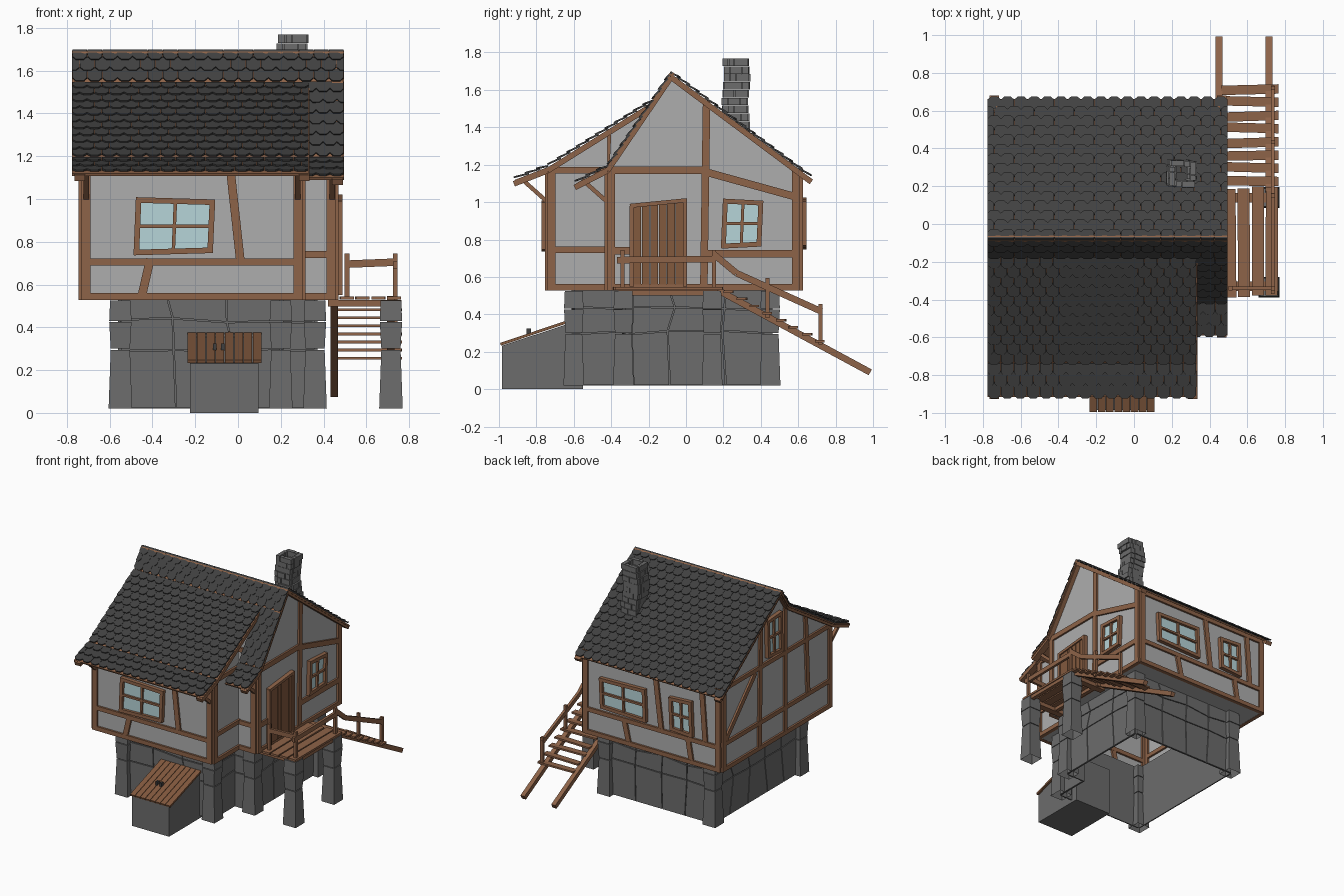
import bpy, bmesh, math, random
from mathutils import Vector as V

if "Cube" in bpy.data.objects:
    bpy.data.objects.remove(bpy.data.objects["Cube"])
random.seed(4)

def material(name, r, g, b):
    m = bpy.data.materials.new(name)
    m.diffuse_color = (r, g, b, 1)
    m.use_nodes = True
    m.node_tree.nodes["Principled BSDF"].inputs["Base Color"].default_value = m.diffuse_color
    return m

PLASTER = material("plaster", .42, .42, .42)
STONE = material("grey stone", .15, .15, .15)
ROOF = material("dark slate", .052, .052, .052)
WOOD = material("timber", .27, .125, .065)
PLANK = material("plank wood", .225, .10, .048)
GLASS = material("pale glass", .47, .66, .69)
METAL = material("dark metal", .05, .05, .05)

def finish(name, bm, mat, closed=True):
    if closed:
        bmesh.ops.recalc_face_normals(bm, faces=bm.faces)
    me = bpy.data.meshes.new(name)
    bm.to_mesh(me)
    bm.free()
    me.materials.append(mat)
    bpy.context.collection.objects.link(bpy.data.objects.new(name, me))

def polygon(bm, pts):
    return bm.faces.new([bm.verts.new(p) for p in pts])

def prism(bm, pts, vec):
    """Polygon extruded along a vector."""
    a, b = polygon(bm, pts).verts[:], polygon(bm, [V(p) + V(vec) for p in pts]).verts[:]
    for i in range(len(a)):
        bm.faces.new((a[i], b[i], b[i - 1], a[i - 1]))

X, Y, Z = V((1, 0, 0)), V((0, 1, 0)), V((0, 0, 1))

def beam(bm, p, q, w=.04, d=.03, normal=Z):
    """Rectangular bar from p to q, depth d measured along normal."""
    p, q = V(p), V(q)
    a = (q - p).normalized()
    s = a.cross(normal).normalized()
    n = s.cross(a) * d / 2
    s = s * w / 2
    prism(bm, [p + s + n, p - s + n, p - s - n, p + s - n], q - p)

# Main levels, plan lines and roof profile points (y, z)
FLOOR, TOP = .53, 1.18
XL, XM, XR, YF, YM, YB = -.73, .30, .455, -.74, -.42, .61
RIDGE, STEP, KINK, EAVE = (-.08, 1.70), (-.18, 1.55), (YF, 1.20), (-.92, 1.13)
KINK2, EAVE2, BACK = (YM, 1.20), (-.595, 1.11), (.67, 1.14)

def ell(x0, x1, x2, y0, y1, y2):
    """L-shaped outline, anticlockwise."""
    return [V((x0, y0, 0)), V((x1, y0, 0)), V((x1, y1, 0)), V((x2, y1, 0)), V((x2, y2, 0)), V((x0, y2, 0))]
UPPER = ell(XL, XM, XR, YF, YM, YB)
BASE = ell(-.55, .20, .36, -.60, -.33, .45)

# Wall frames: origin, horizontal direction, outward normal
FRONT, RECESS, REAR = (Y * YF, X, -Y), (Y * YM, X, -Y), (Y * YB, X, Y)
RIGHT, SIDE, LEFT = (X * XR, Y, X), (X * XM, Y, X), (X * XL, Y, -X)

def at(w, u, z, off=0):
    return w[0] + w[1] * u + w[2] * off + Z * z

# One wall: plaster panel plus timber posts, rails and braces
def wall(name, w, u0, u1, posts, rails, braces=(), gable=()):
    pts = [at(w, u0, FLOOR), at(w, u1, FLOOR), at(w, u1, TOP)] + [at(w, u, z - .02) for u, z in gable] + [at(w, u0, TOP)]
    if w[1].cross(Z).dot(w[2]) < 0:
        pts.reverse()
    bm = bmesh.new()
    polygon(bm, pts)
    finish(name + "_plaster", bm, PLASTER, False)
    bm = bmesh.new()
    for u in posts:
        beam(bm, at(w, u, FLOOR), at(w, u, TOP), .042, .03, w[2])
    for z in (FLOOR + .015, *rails):
        beam(bm, at(w, u0, z), at(w, u1, z), .033, .03, w[2])
    for ua, za, ub, zb in braces:
        beam(bm, at(w, ua, za), at(w, ub, zb), .04, .028, w[2])
    finish(name + "_timbers", bm, WOOD)

LOW, MID, HIGH = .545, .72, 1.13
wall("front_wall", FRONT, XL, XM, (-.71, .28), (.705, HIGH), [(-.035, HIGH, .01, MID), (-.41, MID, -.45, LOW)])
wall("recess_wall", RECESS, XM, XR, (.435,), (.74,))
wall("rear_wall", REAR, XL, XR, (-.71, .435), (MID, HIGH),
     [(-.17, HIGH, -.22, MID), (-.57, HIGH, -.60, MID), (.10, MID, .06, LOW), (-.45, MID, -.48, LOW)])
wall("right_wall", RIGHT, YM, YB, (-.40, .588), (),
     [(.095, FLOOR, .11, 1.54), (YM, 1.17, .1, 1.17), (.11, 1.16, .58, 1.03), (.1, .725, .58, .725), (-.4, .74, -.3, .74)],
     [RIDGE])
wall("extension_side_wall", SIDE, YF, YM, (-.72,), (.745, 1.17), (), [(YM, 1.40)])
wall("left_wall", LEFT, YF, YB, (-.72, .588), (.74, 1.17),
     [(.15, FLOOR, .13, 1.5), (-.17, FLOOR, -.17, 1.52), (.57, .76, .2, 1.15), (-.45, .75, -.42, 1.36)], [RIDGE, STEP])

# Overhanging underside between walls and base
bm = bmesh.new()
for k in range(6):
    polygon(bm, [p + Z * FLOOR for p in (UPPER[k], UPPER[k - 1], BASE[k - 1], BASE[k])][::-1])
for f in bm.faces:
    f.normal_update()
    if f.normal.z > 0:
        f.normal_flip()
finish("floor_overhang", bm, PLASTER, False)

# Rafters along the gables
bm = bmesh.new()
for w, path in ((RIGHT, [EAVE2, KINK2, RIDGE, BACK]), (SIDE, [EAVE, KINK, STEP]),
                (LEFT, [EAVE, KINK, STEP, RIDGE, BACK])):
    for p, q in zip(path, path[1:]):
        beam(bm, at(w, p[0], p[1] - .032, .01), at(w, q[0], q[1] - .032, .01), .03, .05, w[2])
finish("gable_rafters", bm, WOOD)

# Eave brackets
bm = bmesh.new()
for x, y in ((-.71, YF), (.28, YF), (.44, YM)):
    beam(bm, (x, y, 1.0), (x, y - .135, 1.12), .022, .025, X)
finish("eave_brackets", bm, WOOD)

# Windows: pane, leaning frame and crossbars
def window(name, w, u0, u1, z0, z1, lean=.01):
    c = [(u0, z0), (u1 - lean, z0 + lean), (u1, z1 - lean), (u0 + lean, z1)]
    P = [at(w, u, z, .018) for u, z in c]
    bm = bmesh.new()
    prism(bm, [p - w[2] * .012 for p in P], w[2] * .006)
    finish(name + "_glass", bm, GLASS)
    bm = bmesh.new()
    M = [(P[k] + P[k - 1]) / 2 for k in range(4)]
    for k in range(4):
        e = (P[k] - P[k - 1]).normalized() * .012
        beam(bm, P[k - 1] - e, P[k] + e, .026, .03, w[2])
    for k in (0, 1):
        beam(bm, M[k], M[k + 2], .016, .02, w[2])
    finish(name + "_frame", bm, WOOD)
window("front_window", FRONT, -.475, -.12, .75, .995)
window("right_window", RIGHT, .20, .40, .765, 1.005)
window("rear_wide_window", REAR, -.09, .29, .77, 1.0)
window("rear_narrow_window", REAR, -.49, -.31, .76, 1.01)
window("attic_window", LEFT, -.10, .07, 1.22, 1.51)

# Front door made of planks, with frame
bm = bmesh.new()
for k in range(6):
    u = -.26 + k * .045
    beam(bm, at(RIGHT, u, .56, .011), at(RIGHT, u, .978 + k * .005, .011), .041, .022, X)
finish("door_planks", bm, PLANK)
bm = bmesh.new()
tl, tr = at(RIGHT, -.29, .98, .015), at(RIGHT, -.005, 1.01, .015)
for p in (tl, tr):
    beam(bm, p - Z * (p.z - .55), p, .022, .035, X)
beam(bm, tl - Y * .01, tr + Y * .01, .022, .035, X)
finish("door_frame", bm, WOOD)

# Roof: wooden decking under rows of scalloped tiles
tiles, deck = bmesh.new(), bmesh.new()
def roof(x0, x1, hi, lo):
    lo, hi = V((0, *lo)), V((0, *hi))
    length = (hi - lo).length
    d = (hi - lo).normalized()
    n = X.cross(d)
    n *= math.copysign(1, n.z)
    lo, hi = lo - n * .012, hi - n * .012
    prism(deck, [lo + X * x0, lo + X * x1, hi + X * x1, hi + X * x0], n * -.012)
    rows, cols = max(1, round(length / .062)), max(1, round((x1 - x0) / .07))
    ex, w = length / rows, (x1 - x0) / cols
    for r in range(rows):
        s0, s1 = r * ex, min(length, (r + 1.3) * ex)
        half = [(.49, s1, 0), (.49, s0 + .018, .009), (.25, s0, .01)]
        shape = [(-u, s, h) for u, s, h in half] + half[::-1]
        for c in range(cols + r % 2):
            cx = x0 + w * (c + (0 if r % 2 else .5))
            prism(tiles, [lo + d * s + n * h + X * min(x1, max(x0, cx + u * w)) for u, s, h in shape], n * .009)
A, B, C = -.775, .33, .495
roof(A, C, RIDGE, BACK)
roof(A, C, RIDGE, STEP)
roof(A, B, STEP, KINK)
roof(A, B, KINK, EAVE)
roof(XM, C, STEP, KINK2)
roof(XM, C, KINK2, EAVE2)
finish("roof_tiles", tiles, ROOF)
finish("roof_decking", deck, WOOD)

# Crooked brick chimney, hollow at the top
bm = bmesh.new()
h, t = .066, .03
for c in range(10):
    mid = V((.25 + .012 * math.sin(c * .8), .268 + .006 * math.cos(c * .9), 1.37 + c * .042))
    for k in range(4):
        out = V((math.cos(k * math.pi / 2), math.sin(k * math.pi / 2), 0))
        along = Z.cross(out)
        cut = -h + t + (.03 if c % 2 else .065)
        for s0, s1 in ((-h + t, cut), (cut, h)):
            p = mid + out * (h - t / 2 + random.uniform(0, .007))
            beam(bm, p + along * s0, p + along * (s1 - .003), t, .04)
finish("chimney_bricks", bm, STONE)

# Stone base: shell faced with uneven blocks
shell, bm = bmesh.new(), bmesh.new()
levels, g = (.02, .30, .43, FLOOR), .003
for k in range(6):
    p, q = BASE[k - 1], BASE[k]
    d = q - p
    e, n = d.normalized() * g, d.cross(Z).normalized()
    polygon(shell, [p + Z * .02, q + Z * .02, q + Z * FLOOR, p + Z * FLOOR])
    count = max(1, round(d.length / .23))
    grid = [[p + d * (j + (random.uniform(-.12, .12) if 0 < j < count else 0)) / count
             + Z * (z + (random.uniform(-.012, .012) if 0 < r < 3 else 0)) for j in range(count + 1)]
            for r, z in enumerate(levels)]
    for r in range(3):
        for j in range(count):
            prism(bm, [grid[r][j] + e + Z * g, grid[r][j + 1] - e + Z * g,
                       grid[r + 1][j + 1] - e - Z * g, grid[r + 1][j] + e - Z * g], n * .012)
finish("base_shell", shell, STONE, False)
finish("base_stone_blocks", bm, STONE)

# Stone pillars: stacked crooked blocks at the base corners and under the porch
def pillar(name, x, y):
    bm = bmesh.new()
    sizes = (.055, .045, .052, .048)
    for k in range(3):
        lo, hi = [[bm.verts.new((x + a * s, y + c * s, z)) for a, c in ((-1, -1), (1, -1), (1, 1), (-1, 1))]
                  for z, s in ((levels[k], sizes[k]), (levels[k + 1] - .005, sizes[k + 1]))]
        for j in range(4):
            bm.faces.new((lo[j - 1], lo[j], hi[j], hi[j - 1]))
        bm.faces.new(hi)
        if k:
            bm.faces.new(lo[::-1])
    finish(name, bm, STONE)
for k in (0, 1, 3, 4, 5):
    pillar(f"base_pillar_{k}", BASE[k].x, BASE[k].y)
pillar("porch_pillar_front", .715, -.335)
pillar("porch_pillar_back", .715, .14)

# Cellar entrance with sloping plank doors
bm = bmesh.new()
prism(bm, [(-.225, y, z) for y, z in ((-.985, 0), (-.55, 0), (-.55, .375), (-.985, .232))], X * .32)
finish("cellar_box", bm, STONE)
bm = bmesh.new()
for k in range(8):
    x = -.215 + k * .0435
    beam(bm, (x, -.992, .24), (x, -.57, .382), .04, .015)
finish("cellar_doors", bm, PLANK)
bm = bmesh.new()
for x in (-.108, -.072):
    beam(bm, (x, -.84, .29), (x, -.84, .325), .016, .025, Y)
finish("cellar_handles", bm, METAL)

# Porch deck and its joists
bm = bmesh.new()
for k in range(4):
    x, j = .51 + k * .073, random.uniform(-.01, .01)
    beam(bm, (x, -.38 + j, .537), (x + j / 2, .195 + j, .537), .064, .016)
for y in (-.33, .14):
    beam(bm, (.42, y, .512), (.76, y, .512), .05, .03)
for x in (.49, .74):
    beam(bm, (x, -.36, .515), (x, .18, .515), .03, .026)
finish("porch_deck", bm, WOOD)

# Stairs: stringers and treads
bm = bmesh.new()
for x in (.45, .715):
    beam(bm, (x, .17, FLOOR), (x, .985, .09), .035, .035)
for k in range(8):
    y, j = .225 + k * .07, random.uniform(-.01, .01)
    z = .55 - .54 * (y - .17)
    beam(bm, (.46, y + j, z), (.765, y, z), .05, .013)
finish("stairs", bm, WOOD)

# Railings around the porch and down the stairs
bm = bmesh.new()
rx, ry = .735, -.34
for x, y, z in ((.51, ry, FLOOR), (rx, ry, FLOOR), (rx, .15, FLOOR), (rx, .435, .38), (rx, .72, .24)):
    beam(bm, (x, y, z), (x, y, z + .215), .022, .022, Y)
for p, q in (((rx, -.37, .69), (rx, .15, .695)), ((.50, ry, .695), (.745, ry, .705)),
             ((rx, .15, .72), (rx, .27, .62)), ((rx, .27, .62), (rx, .725, .415))):
    beam(bm, p, q, .02, .035)
finish("railings", bm, WOOD)
